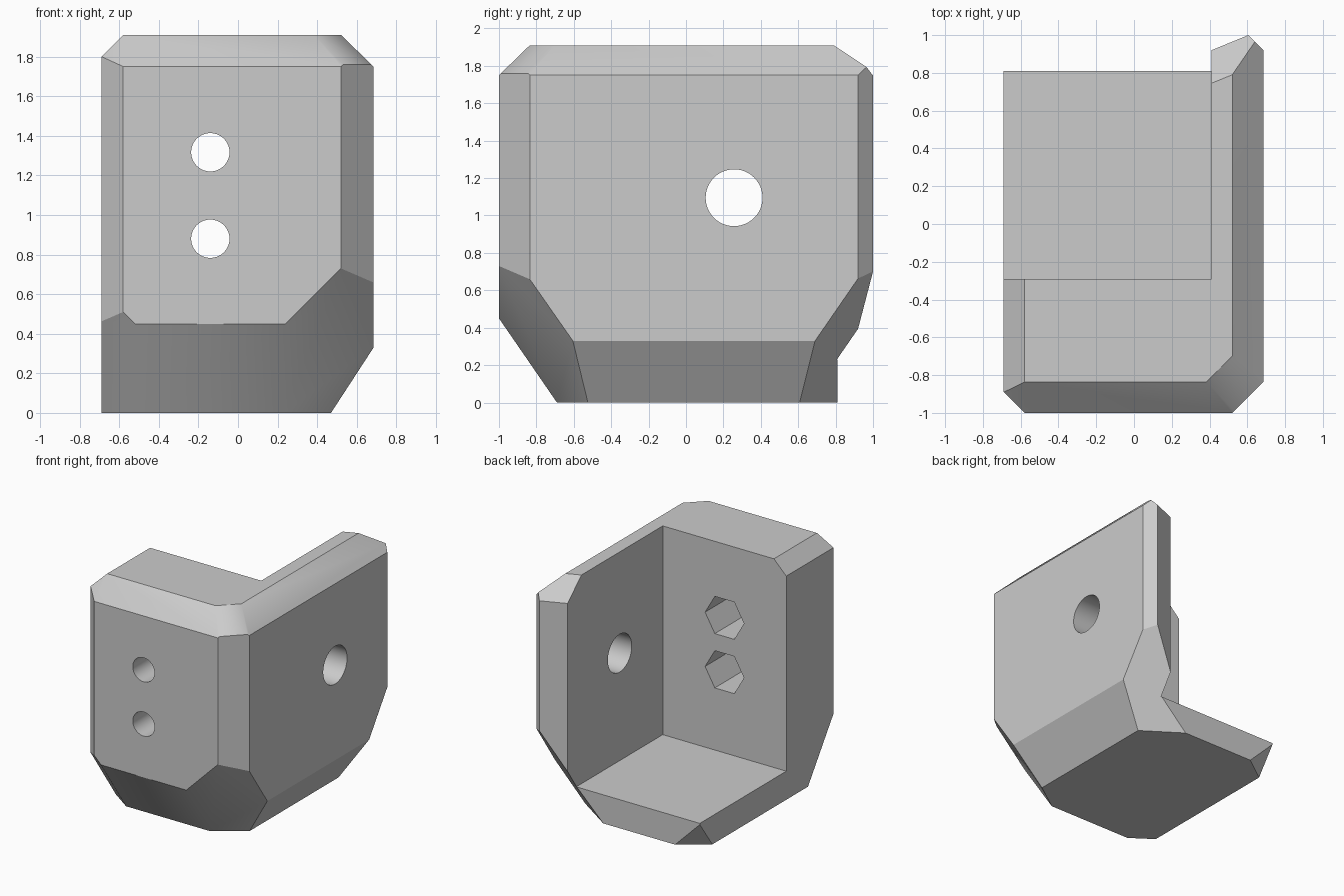
import bpy, bmesh, math
from mathutils import Vector, Matrix

default = bpy.data.objects.get("Cube")
if default:
    bpy.data.objects.remove(default, do_unlink=True)

grey = bpy.data.materials.new("plain_grey")
grey.use_nodes = True
COLOUR = (0.6, 0.6, 0.6, 1)
grey.diffuse_color = COLOUR
grey.node_tree.nodes["Principled BSDF"].inputs["Base Color"].default_value = COLOUR


def make_object(name, bm):
    bmesh.ops.recalc_face_normals(bm, faces=bm.faces)
    mesh = bpy.data.meshes.new(name)
    bm.to_mesh(mesh)
    bm.free()
    mesh.materials.append(grey)
    obj = bpy.data.objects.new(name, mesh)
    bpy.context.scene.collection.objects.link(obj)
    return obj


def box(lo, hi):
    lo, hi = Vector(lo), Vector(hi)
    bm = bmesh.new()
    bmesh.ops.create_cube(bm, size=1)
    bmesh.ops.scale(bm, vec=hi - lo, verts=bm.verts)
    bmesh.ops.translate(bm, vec=(lo + hi) / 2, verts=bm.verts)
    return bm


def chamfer(bm, point, normal):
    """Slice off everything beyond a plane and cap the cut."""
    cut = bmesh.ops.bisect_plane(bm, geom=bm.verts[:] + bm.edges[:] + bm.faces[:],
                                 plane_co=point, plane_no=Vector(normal).normalized(),
                                 dist=1e-5, clear_outer=True)
    rim = [e for e in cut["geom_cut"] if isinstance(e, bmesh.types.BMEdge)]
    bmesh.ops.edgeloop_fill(bm, edges=rim)


def rod(sides, radius, start, end, axis):
    """Prism running along x or y between two points."""
    start, end = Vector(start), Vector(end)
    bm = bmesh.new()
    turn = Matrix.Rotation(math.pi / 2, 4, axis)
    spin = Matrix.Rotation(math.pi / 2 if sides == 6 else 0, 4, "Z")
    bmesh.ops.create_cone(bm, cap_ends=True, segments=sides, radius1=radius, radius2=radius,
                          depth=(end - start).length,
                          matrix=Matrix.Translation((start + end) / 2) @ turn @ spin)
    return bm


# Outer block with its chamfered edges and corners
block = box((-0.69, -1, 0), (0.685, 1.2, 1.91))
for point, normal in [
    ((0.52, -1, 1), (1, -1, 0)),                  # front right upright edge
    ((-0.58, -1, 1), (-1, -1, 0)),                # front left upright edge
    ((0.605, 1, 1), (1, 1, 0)),                   # back right upright edge
    ((0, -1, 1.75), (0, -1, 1.03)),               # front top edge
    ((0.685, 0, 1.75), (1, 0, 1.03)),             # right top edge
    ((-0.69, 0, 1.8), (-1, 0, 1)),                # left top edge
    ((0.41, 0.745, 1.91), (-0.41, 1, 1.08)),      # back top edge of side wall
    ((0.385, -0.835, 1.91), (1, -1, 2)),          # front right top corner
    ((-0.58, -1, 1.75), (-0.53, -1, 1.02)),       # front left top corner
    ((0, -1, 0.45), (0, -0.45, -0.31)),           # front bottom edge
    ((0.47, 0, 0), (0.33, 0, -0.215)),            # right bottom edge
    ((0.24, -1, 0.45), (1, -1.43, -1)),           # front right bottom corner
    ((-0.52, -1, 0.45), (-1, -1.43, -1)),         # front left bottom corner
    ((0.17, 0.81, 0), (0.675, 1, -0.69)),         # back right bottom corner
    ((-0.47, 0.81, 0), (-0.727, 1, -0.727)),      # back left bottom corner
]:
    chamfer(block, point, normal)
bracket = make_object("corner_bracket", block)

# Back trim: straight floor end and slanted side wall end
trim = bmesh.new()
outline = [(-1, 0.81), (0.41, 0.81), (0.41, 0.92), (1, 1.162), (1, 2), (-1, 2)]
base = trim.faces.new([trim.verts.new((x, y, -1)) for x, y in outline])
raised = bmesh.ops.extrude_face_region(trim, geom=[base])["geom"]
bmesh.ops.translate(trim, vec=(0, 0, 4),
                    verts=[v for v in raised if isinstance(v, bmesh.types.BMVert)])

cutters = [
    make_object("back_trim_cutter", trim),
    make_object("cavity_cutter", box((-2, -0.29, 0.23), (0.41, 3, 3))),
    make_object("side_hole_cutter",
                rod(48, 0.152, (0.2, 0.257, 1.095), (1, 0.257, 1.095), "Y")),
]
# Bolt holes in the front wall, each with a hexagonal nut pocket behind
for z in (0.88, 1.317):
    cutters.append(make_object("bolt_hole_cutter",
                               rod(40, 0.097, (-0.14, -1.2, z), (-0.14, -0.6, z), "X")))
    cutters.append(make_object("nut_pocket_cutter",
                               rod(6, 0.173, (-0.14, -0.77, z), (-0.14, -0.1, z), "X")))

for cutter in cutters:
    cutter.hide_render = True
    mod = bracket.modifiers.new(cutter.name, "BOOLEAN")
    mod.operation = "DIFFERENCE"
    mod.solver = "EXACT"
    mod.object = cutter

# Apply the cuts and drop the cutters
bpy.context.view_layer.update()
graph = bpy.context.evaluated_depsgraph_get()
result = bpy.data.meshes.new_from_object(bracket.evaluated_get(graph))
bracket.modifiers.clear()
bracket.data = result
for cutter in cutters:
    bpy.data.objects.remove(cutter, do_unlink=True)

bpy.ops.object.select_all(action="DESELECT")
bracket.select_set(True)
bpy.context.view_layer.objects.active = bracket
bpy.ops.object.shade_smooth_by_angle(angle=math.radians(30))
